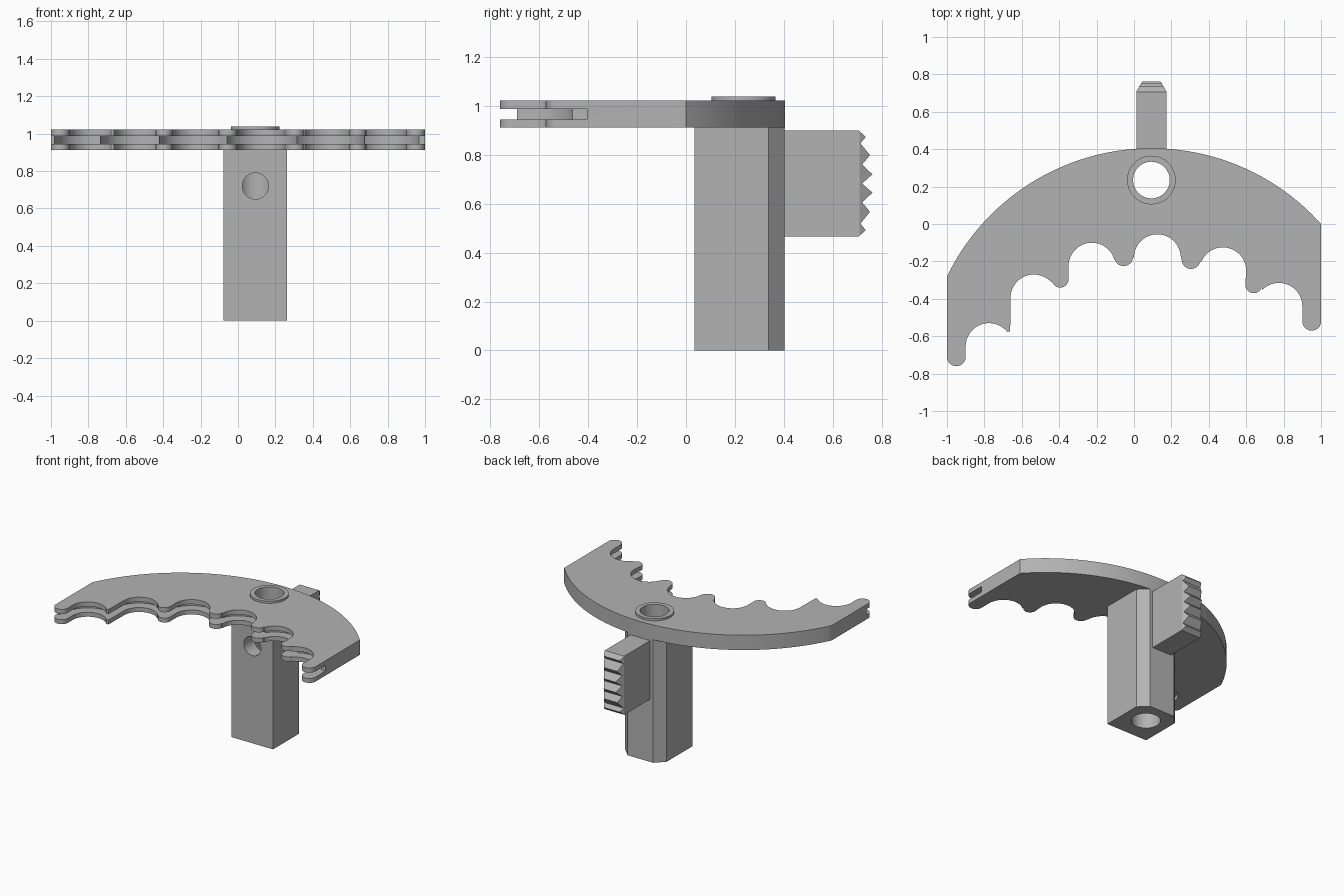
import bpy, bmesh, math
from mathutils import Vector

cube = bpy.data.objects.get("Cube")
if cube:
    bpy.data.objects.remove(cube, do_unlink=True)

grey = bpy.data.materials.new("light_grey")
grey.use_nodes = True
COLOUR = (0.45, 0.45, 0.45, 1)
grey.diffuse_color = COLOUR
grey.node_tree.nodes["Principled BSDF"].inputs["Base Color"].default_value = COLOUR


def arc(cx, cy, r, a0, a1, n=20):
    angles = [math.radians(a0 + (a1 - a0) * i / n) for i in range(n + 1)]
    return [(cx + r * math.cos(a), cy + r * math.sin(a)) for a in angles]


def circle(cx, cy, r, n=64):
    return arc(cx, cy, r, 0, 360, n)[:-1]


def prism(name, points, lo, hi, axis="z"):
    """Extrude a closed 2D outline between lo and hi along an axis."""
    place = {"x": lambda a, b, t: Vector((t, a, b)),
             "y": lambda a, b, t: Vector((a, t, b)),
             "z": lambda a, b, t: Vector((a, b, t))}[axis]
    bm = bmesh.new()
    face = bm.faces.new([bm.verts.new(place(a, b, lo)) for a, b in points])
    new = bmesh.ops.extrude_face_region(bm, geom=[face])["geom"]
    shift = place(0, 0, hi - lo)
    bmesh.ops.translate(bm, vec=shift, verts=[v for v in new if isinstance(v, bmesh.types.BMVert)])
    bmesh.ops.recalc_face_normals(bm, faces=bm.faces)
    mesh = bpy.data.meshes.new(name)
    bm.to_mesh(mesh)
    bm.free()
    mesh.materials.append(grey)
    obj = bpy.data.objects.new(name, mesh)
    bpy.context.collection.objects.link(obj)
    return obj


def activate(obj):
    bpy.ops.object.select_all(action="DESELECT")
    obj.select_set(True)
    bpy.context.view_layer.objects.active = obj


def combine(obj, tool, operation="DIFFERENCE"):
    """Apply a boolean and discard the tool object."""
    tool.hide_render = True
    mod = obj.modifiers.new("cut", "BOOLEAN")
    mod.object, mod.operation, mod.solver = tool, operation, "EXACT"
    activate(obj)
    bpy.ops.object.modifier_apply(modifier=mod.name)
    bpy.data.objects.remove(tool, do_unlink=True)


HX, HY, BORE = 0.093, 0.235, 0.098      # bore axis and radius
Z0, Z1 = 0.912, 1.022                   # plate bottom and top

# Scalloped edge, left to right: rounded lobes and the hollows between them
lobes_and_hollows = [
    (-0.95, -0.71, 0.05, 180, 360), (-0.775, -0.655, 0.125, 180, 40),
    (-0.535, -0.395, 0.125, 180, 42), (-0.395, -0.295, 0.045, 200, 360),
    (-0.225, -0.225, 0.125, 180, 15), (-0.055, -0.175, 0.05, 200, 355),
    (0.125, -0.18, 0.125, 180, 5), (0.305, -0.19, 0.05, 185, 345),
    (0.475, -0.25, 0.125, 157, 0), (0.64, -0.325, 0.045, 180, 340),
    (0.775, -0.44, 0.125, 135, 0), (0.95, -0.52, 0.05, 180, 360)]
outline = []
for i, part in enumerate(lobes_and_hollows):
    outline += arc(*part)
    if i == 1:
        outline.append((-0.662, -0.575))    # small pointed tip

# Curved back of the plate
CX, CY, R = 0.094, -0.811, 1.216
start = math.degrees(math.atan2(-CY, 1 - CX))
end = math.degrees(math.atan2(-0.28 - CY, -1 - CX))
outline += arc(CX, CY, R, start, end, 64)
plate = prism("curved_plate", outline, Z0, Z1)

# Groove running along the scalloped edge
hollows = [p for p in lobes_and_hollows if p[2] > 0.1]


def groove_depth(x):
    heights = [-0.69 if x < 0 else -0.405]
    for cx, cy, r, *_ in hollows:
        rest = (r + 0.07) ** 2 - (x - cx) ** 2
        if rest > 0:
            heights.append(cy + math.sqrt(rest))
    return max(heights)


steps = 180
xs = [-1.05 + 2.1 * i / steps for i in range(steps + 1)]
groove = [(x, groove_depth(x)) for x in xs] + [(1.05, -1), (-1.05, -1)]
combine(plate, prism("groove_cutter", groove, 0.945, 0.988))

# Post with chamfered back corners
W, C = 0.17, 0.065
back, front = 0.402, 0.035
post = prism("post", [(HX - W, front), (HX + W, front), (HX + W, back - C),
                      (HX + W - C, back), (HX - W + C, back), (HX - W, back - C)], 0, Z0)

# Raised collar round the bore
collar = prism("collar", circle(HX, HY, 0.13), Z1 - 0.01, 1.038)

# Vertical bore through everything, and the front hole that meets it
for obj in (plate, post, collar):
    combine(obj, prism("bore_cutter", circle(HX, HY, BORE), -0.1, 1.2))
combine(post, prism("front_hole_cutter", circle(HX, 0.72, 0.07), -0.1, HY, "y"))

# Rear fin: tapered in plan, toothed in profile
H = 0.08
fin = prism("toothed_fin", [(HX - H, back - 0.001), (HX + H, back - 0.001), (HX + H, 0.71),
                            (HX + 0.047, 0.765), (HX - 0.047, 0.765), (HX - H, 0.71)],
            0.465, 0.9)
upper = [(0.705, 0.9), (0.735, 0.873), (0.713, 0.847), (0.752, 0.798),
         (0.72, 0.76), (0.762, 0.72)]
MID = 0.6825
lower = [(y, 2 * MID - z) for y, z in reversed(upper)]
teeth = [(0.3, 0.95), (0.705, 0.95)] + upper + [(0.72, MID)] + lower + [(0.705, 0.4), (0.3, 0.4)]
combine(fin, prism("teeth_profile", teeth, -0.2, 0.4, "x"), "INTERSECT")

for obj in (plate, post, collar, fin):
    activate(obj)
    bpy.ops.object.shade_smooth_by_angle(angle=math.radians(30))
